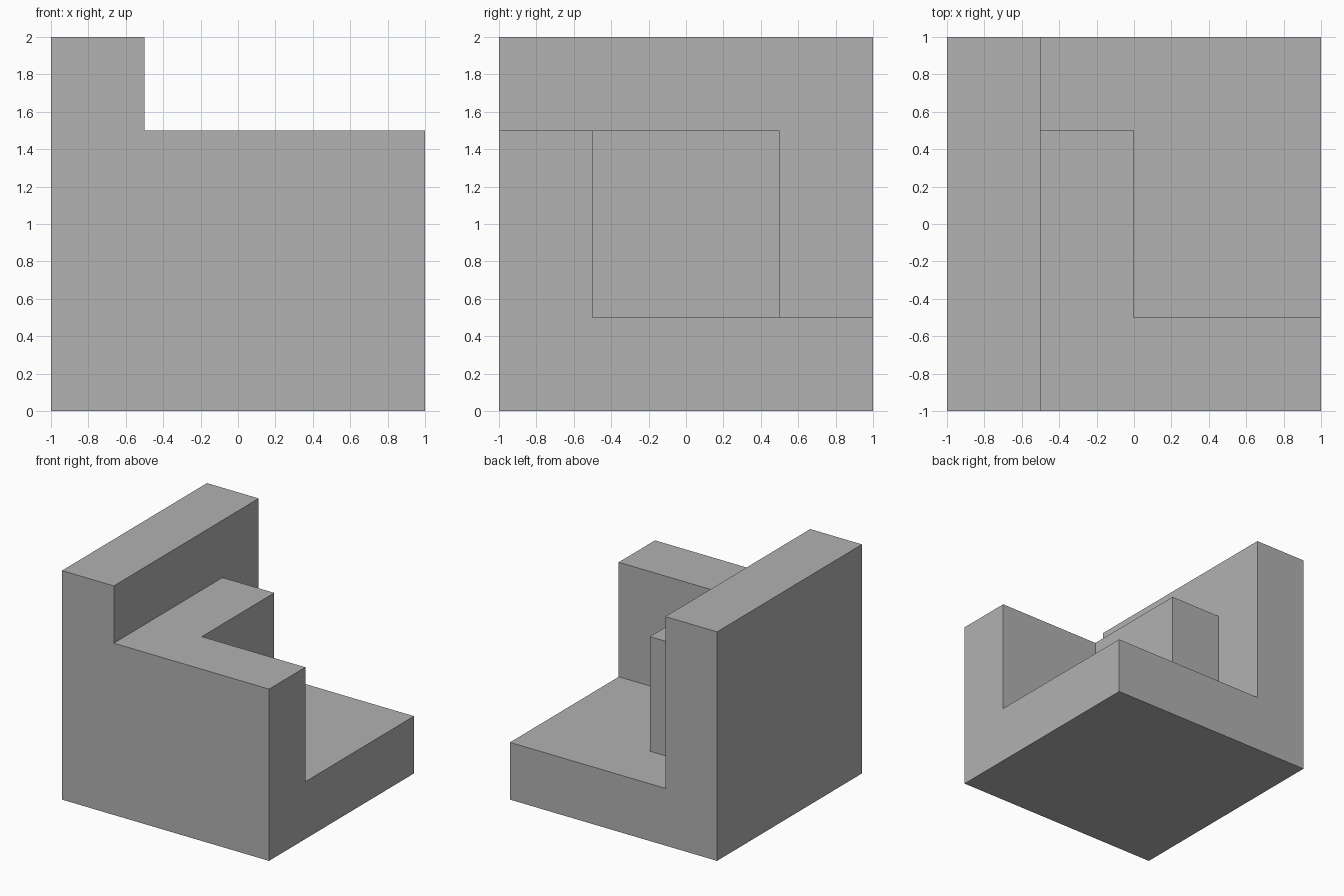
import bpy
import bmesh
from math import radians

cube = bpy.data.objects.get("Cube")
if cube:
    bpy.data.objects.remove(cube, do_unlink=True)

grey = bpy.data.materials.new("plain grey")
grey.use_nodes = True
colour = (0.445, 0.445, 0.445, 1)
grey.diffuse_color = colour
grey.node_tree.nodes["Principled BSDF"].inputs["Base Color"].default_value = colour


def prism(name, outline, bottom, top):
    """Extrude a plan outline upward into a solid."""
    bm = bmesh.new()
    face = bm.faces.new([bm.verts.new((x, y, bottom)) for x, y in outline])
    raised = bmesh.ops.extrude_face_region(bm, geom=[face], use_keep_orig=True)["geom"]
    verts = [v for v in raised if isinstance(v, bmesh.types.BMVert)]
    bmesh.ops.translate(bm, verts=verts, vec=(0, 0, top - bottom))
    bmesh.ops.recalc_face_normals(bm, faces=bm.faces)
    mesh = bpy.data.meshes.new(name)
    bm.to_mesh(mesh)
    bm.free()
    mesh.materials.append(grey)
    obj = bpy.data.objects.new(name, mesh)
    bpy.context.collection.objects.link(obj)
    return obj


def rectangle(x0, y0, x1, y1):
    return [(x0, y0), (x1, y0), (x1, y1), (x0, y1)]


# Solid block
block = prism("stepped_block", rectangle(-1, -1, 1, 1), 0, 2)

# Upper step beside the tall wall, and the L-shaped pocket down to the floor
far = 1.2
pocket = [(0, -0.5), (far, -0.5), (far, far), (-0.5, far), (-0.5, 0.5), (0, 0.5)]
cutters = [
    prism("upper_step_cutter", rectangle(-0.5, -far, far, far), 1.5, 2.3),
    prism("floor_pocket_cutter", pocket, 0.5, 2.5),
]
for cutter in cutters:
    cutter.hide_render = True
    cut = block.modifiers.new(cutter.name, "BOOLEAN")
    cut.operation = "DIFFERENCE"
    cut.solver = "EXACT"
    cut.object = cutter

# Keep the finished solid, merge coplanar faces and discard the cutters
bpy.context.view_layer.update()
evaluated = block.evaluated_get(bpy.context.evaluated_depsgraph_get())
solid = bpy.data.meshes.new_from_object(evaluated)
block.modifiers.clear()
block.data = solid
for cutter in cutters:
    bpy.data.objects.remove(cutter, do_unlink=True)

bm = bmesh.new()
bm.from_mesh(solid)
bmesh.ops.remove_doubles(bm, verts=bm.verts, dist=0.0001)
bmesh.ops.dissolve_limit(bm, angle_limit=radians(1), verts=bm.verts, edges=bm.edges)
bm.to_mesh(solid)
bm.free()
